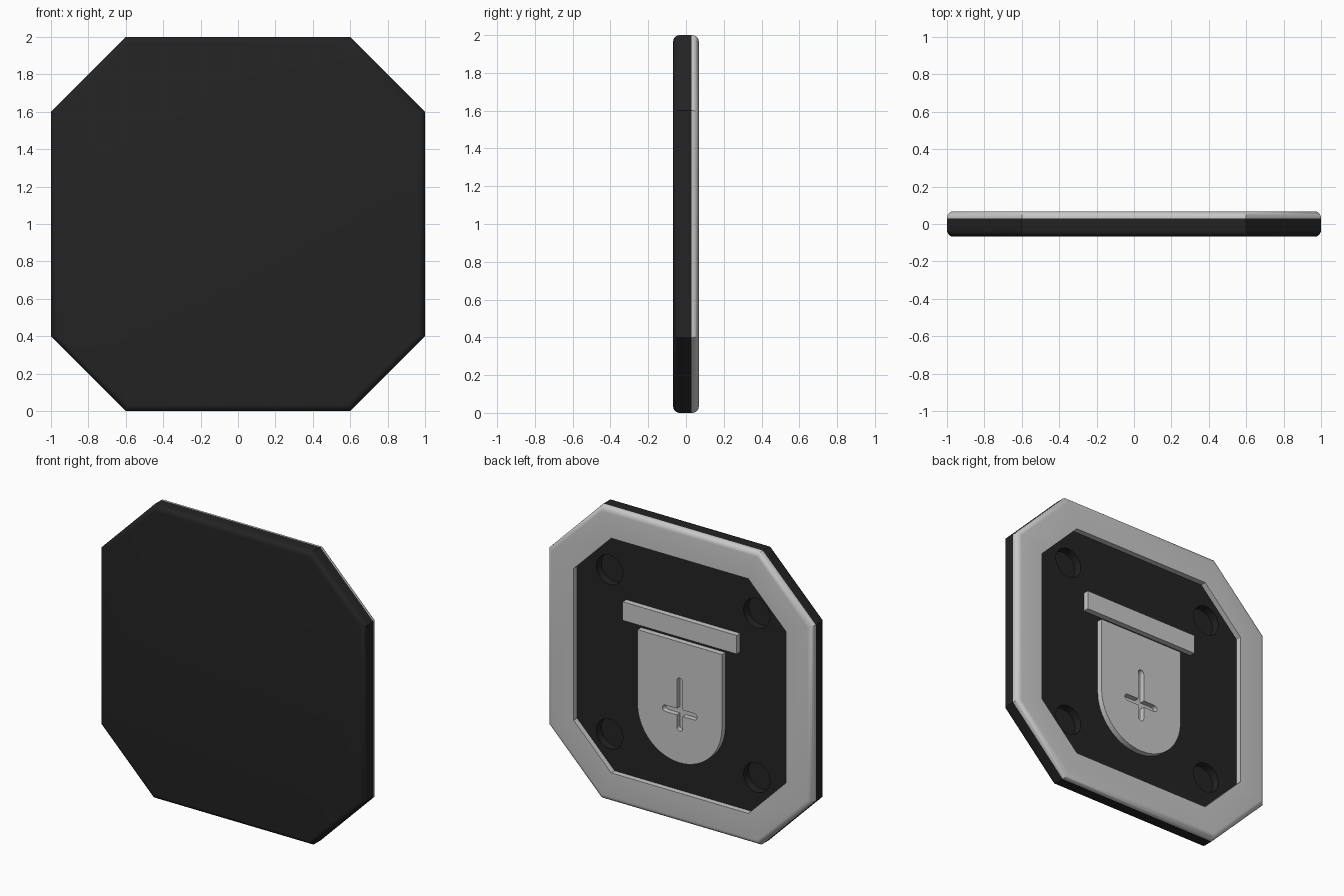
import bpy, bmesh
from math import pi, sin, cos, tan

if "Cube" in bpy.data.objects:
    bpy.data.objects.remove(bpy.data.objects["Cube"])


def material(name, v):
    m = bpy.data.materials.new(name)
    m.diffuse_color = (v, v, v, 1)
    m.use_nodes = True
    m.node_tree.nodes["Principled BSDF"].inputs["Base Color"].default_value = m.diffuse_color
    return m


BLACK = material("matte_black", 0.017)
GREY = material("light_grey", 0.58)
BACK, FLOOR, FRONT, R = 0.068, 0.03, -0.068, 0.035


def make(name, bm, mat):
    bmesh.ops.recalc_face_normals(bm, faces=bm.faces)
    me = bpy.data.meshes.new(name)
    bm.to_mesh(me)
    bm.free()
    me.materials.append(mat)
    ob = bpy.data.objects.new(name, me)
    bpy.context.collection.objects.link(ob)
    return ob


def activate(ob):
    bpy.ops.object.select_all(action='DESELECT')
    ob.select_set(True)
    bpy.context.view_layer.objects.active = ob


def smooth(ob):
    activate(ob)
    bpy.ops.object.shade_smooth_by_angle(angle=pi / 6)


def octagon(inset):
    """Chamfered square outline moved inward by inset."""
    h, c = 1 - inset, 0.6 - inset * tan(pi / 8)
    return [(c, h), (h, c), (h, -c), (c, -h), (-c, -h), (-h, -c), (-h, c), (-c, h)]


def loft(name, profile, mat, closed):
    """Join octagons given as (inset, y); cap the ends or close into a ring."""
    bm = bmesh.new()
    rings = [[bm.verts.new((x, y, z + 1)) for x, z in octagon(i)] for i, y in profile]
    pairs = list(zip(rings, rings[1:]))
    if closed:
        pairs.append((rings[-1], rings[0]))
    else:
        bm.faces.new(rings[0])
        bm.faces.new(rings[-1])
    for a, b in pairs:
        for k in range(8):
            n = (k + 1) % 8
            bm.faces.new((a[k], a[n], b[n], b[k]))
    return make(name, bm, mat)


def prism(name, pts, y0, y1, mat):
    """Extrude an x-z outline along y."""
    bm = bmesh.new()
    a = [bm.verts.new((x, y0, z)) for x, z in pts]
    b = [bm.verts.new((x, y1, z)) for x, z in pts]
    bm.faces.new(a)
    bm.faces.new(b)
    for k in range(len(pts)):
        n = (k + 1) % len(pts)
        bm.faces.new((a[k], a[n], b[n], b[k]))
    return make(name, bm, mat)


def arc(cx, cz, r, a0, a1, n):
    return [(cx + r * cos(a0 + (a1 - a0) * k / n), cz + r * sin(a0 + (a1 - a0) * k / n))
            for k in range(n + 1)]


def cut(ob, cutter):
    mod = ob.modifiers.new("cut", 'BOOLEAN')
    mod.operation, mod.solver, mod.object = 'DIFFERENCE', 'EXACT', cutter
    activate(ob)
    bpy.ops.object.modifier_apply(modifier=mod.name)
    bpy.data.objects.remove(cutter)


def rounding(y_edge, sign, steps=6):
    """Quarter-round from the flat face (at y_edge) out to the side wall."""
    return [(R - R * sin(t), y_edge + sign * (R - R * cos(t)))
            for t in (pi / 2 * k / steps for k in range(steps + 1))]


# Front plate with rounded front edge and four round pockets in the back
plate = loft("front_plate", rounding(FRONT, 1) + [(0, FLOOR)], BLACK, False)
for sx in (-1, 1):
    for sz in (-1, 1):
        outline = arc(sx * 0.555, 1 + sz * 0.56, 0.1, 0, 2 * pi, 32)[:-1]
        cut(plate, prism("pocket_cutter", outline, FLOOR - 0.055, FLOOR + 0.05, BLACK))
smooth(plate)

# Raised rim around the back
rim = loft("back_rim", [(0.2, FLOOR), (0.2, BACK)] + rounding(BACK, -1) + [(0, FLOOR)],
           GREY, True)
smooth(rim)

# Horizontal bar
prism("hook_bar", [(-0.43, 1.263), (0.43, 1.263), (0.43, 1.39), (-0.43, 1.39)],
      FLOOR - 0.004, BACK, GREY)

# Tab with a rounded bottom and a cross-shaped slot
W, MID, TOP = 0.318, 0.725, 1.23
tab = prism("round_tab", [(W, TOP), (-W, TOP)] + arc(0, MID, W, pi, 2 * pi, 32),
            FLOOR - 0.004, BACK, GREY)
s = 0.022
upright = arc(0, 0.985 - s, s, 0, pi, 8) + arc(0, 0.623 + s, s, pi, 2 * pi, 8)
across = arc(0.13 - s, 0.75, s, -pi / 2, pi / 2, 8) + arc(-0.13 + s, 0.75, s, pi / 2, 1.5 * pi, 8)
for outline in (upright, across):
    cut(tab, prism("slot_cutter", outline, FLOOR + 0.003, BACK + 0.05, GREY))
smooth(tab)
